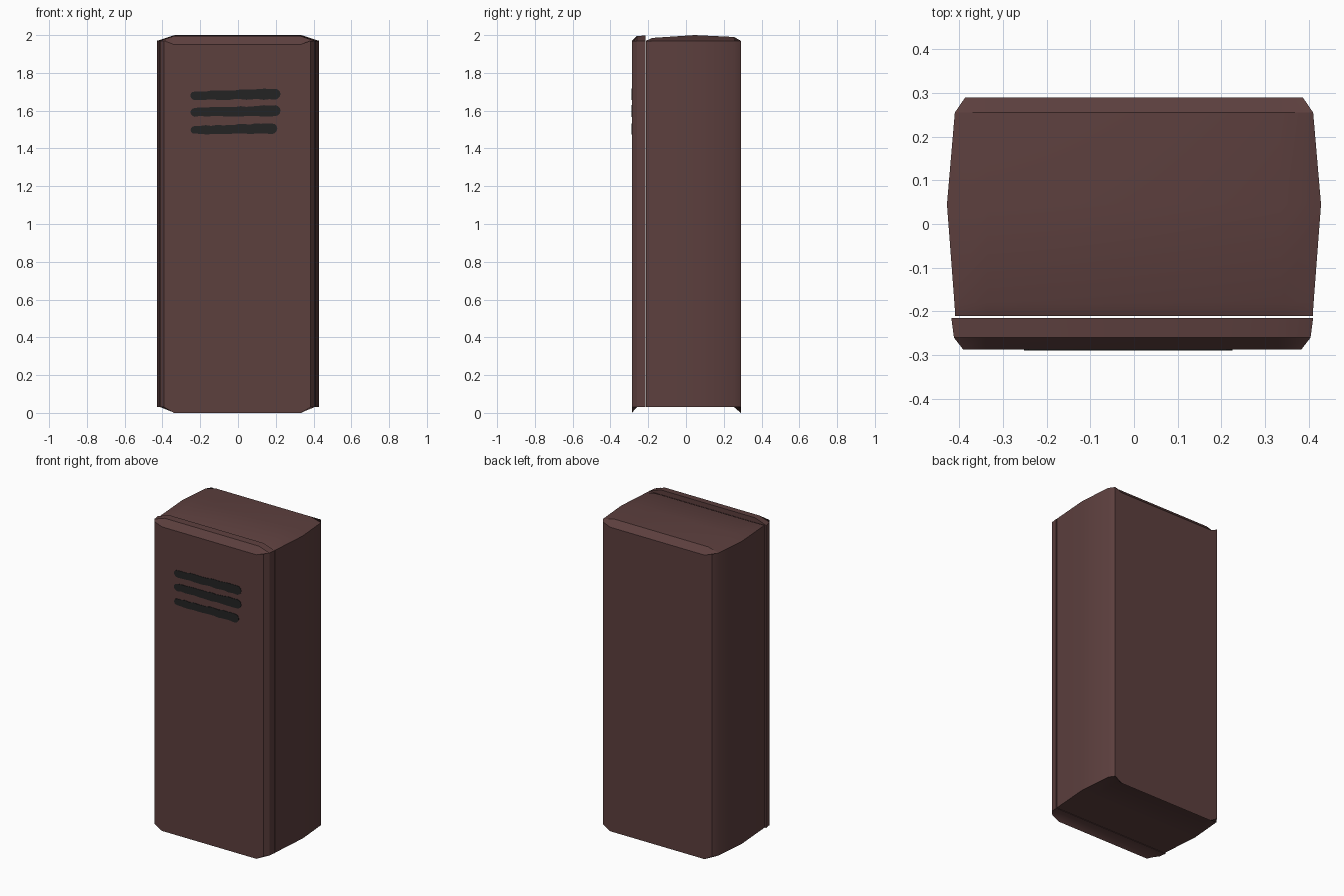
import bpy, bmesh, math, random

if "Cube" in bpy.data.objects:
    bpy.data.objects.remove(bpy.data.objects["Cube"])
random.seed(4)

def material(name, rgb):
    m = bpy.data.materials.new(name)
    m.diffuse_color = (*rgb, 1)
    m.use_nodes = True
    m.node_tree.nodes["Principled BSDF"].inputs["Base Color"].default_value = m.diffuse_color
    return m

BROWN = material("dull red brown", (0.108, 0.050, 0.048))
DARK = material("dark grey", (0.017, 0.017, 0.017))

def finish(bm, name, mat, smooth=True):
    bmesh.ops.recalc_face_normals(bm, faces=bm.faces)
    me = bpy.data.meshes.new(name)
    bm.to_mesh(me)
    bm.free()
    me.materials.append(mat)
    ob = bpy.data.objects.new(name, me)
    bpy.context.collection.objects.link(ob)
    if smooth:
        bpy.ops.object.select_all(action='DESELECT')
        ob.select_set(True)
        bpy.context.view_layer.objects.active = ob
        bpy.ops.object.shade_smooth_by_angle(angle=math.radians(30))
    return ob

def cushioned_box(name, rows, mid_x, offset=0.0):
    """rows: y, half width, top z in the middle, bottom z in the middle"""
    bm = bmesh.new()
    top, bot = [], []
    for y, w, zt, zb in rows:
        xs = (-w, -mid_x, mid_x, w)
        top.append([bm.verts.new((x + offset, y, z)) for x, z in zip(xs, (1.97, zt, zt, 1.97))])
        bot.append([bm.verts.new((x + offset, y, z)) for x, z in zip(xs, (0.03, zb, zb, 0.03))])
    n = len(rows) - 1
    for i in range(n):
        for g in (top, bot):
            for j in range(3):
                bm.faces.new((g[i][j], g[i][j+1], g[i+1][j+1], g[i+1][j]))
        for j in (0, 3):
            bm.faces.new((top[i][j], top[i+1][j], bot[i+1][j], bot[i][j]))
    for i in (0, n):
        bm.faces.new(top[i] + bot[i][::-1])
    return finish(bm, name, BROWN)

# cabinet with bulging sides and domed top
cushioned_box("locker_body", [
    (-0.211, 0.409, 1.97, 0.03),
    (-0.18, 0.411, 1.985, 0.03),
    (0.045, 0.428, 2.0, 0.03),
    (0.255, 0.410, 1.99, 0.03),
    (0.290, 0.386, 1.95, 0.0)], 0.335)

# door, separated by a thin gap
cushioned_box("locker_door", [
    (-0.287, 0.387, 1.95, 0.0),
    (-0.260, 0.408, 1.995, 0.03),
    (-0.215, 0.414, 1.998, 0.03)], 0.335, -0.004)

# hand-painted vent stripes: wobbly round-ended plates
def vent(name, x0, x1, z0, z1, r0, r1):
    n = 14
    upper, lower = [], []
    for i in range(n + 1):
        t = i / n
        x, z = x0 + (x1 - x0) * t, z0 + (z1 - z0) * t
        r = r0 + (r1 - r0) * t
        upper.append((x, z + r + random.uniform(-0.003, 0.003)))
        lower.append((x, z - r + random.uniform(-0.003, 0.003)))
    def cap(x, z, r, start):
        return [(x + r * math.cos(math.radians(a)), z + r * math.sin(math.radians(a)))
                for a in range(start, start - 121, -30)]
    pts = upper + cap(x1, z1, r1, 60) + lower[::-1] + cap(x0, z0, r0, 240)
    bm = bmesh.new()
    face = bm.faces.new([bm.verts.new((x, -0.2895, z)) for x, z in pts])
    ext = bmesh.ops.extrude_face_region(bm, geom=[face])
    bmesh.ops.translate(bm, vec=(0, 0.004, 0),
                        verts=[v for v in ext["geom"] if isinstance(v, bmesh.types.BMVert)])
    finish(bm, name, DARK, False)

vent("vent_top", -0.23, 0.197, 1.680, 1.688, 0.022, 0.028)
vent("vent_middle", -0.23, 0.197, 1.592, 1.600, 0.022, 0.028)
vent("vent_bottom", -0.23, 0.180, 1.498, 1.505, 0.021, 0.028)
